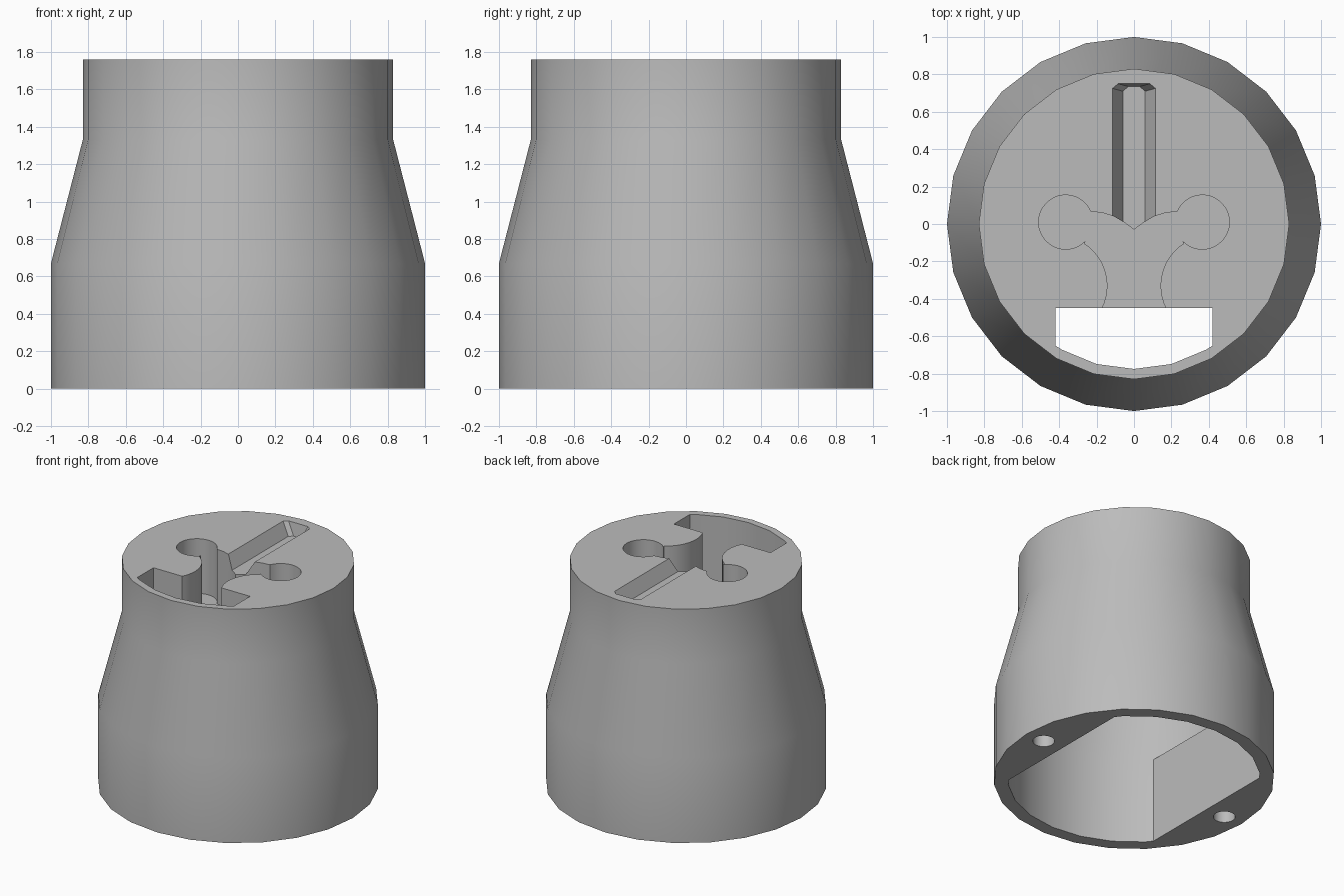
import bpy
import bmesh
from math import sin, cos, pi, radians

cube = bpy.data.objects.get("Cube")
if cube:
    bpy.data.objects.remove(cube, do_unlink=True)

SIDES = 24
TOP = 1.76
BLOCK_TOP = 0.67    # height of the screw blocks
CEILING = 1.25      # underside of the thick top
POCKET_FLOOR = 1.33


def finish(name, bm):
    bmesh.ops.recalc_face_normals(bm, faces=bm.faces)
    mesh = bpy.data.meshes.new(name)
    bm.to_mesh(mesh)
    bm.free()
    obj = bpy.data.objects.new(name, mesh)
    bpy.context.collection.objects.link(obj)
    return obj


def loft(name, rings):
    """Closed solid through rings of equal point count."""
    bm = bmesh.new()
    loops = [[bm.verts.new(p) for p in ring] for ring in rings]
    n = len(loops[0])
    for low, high in zip(loops, loops[1:]):
        for i in range(n):
            j = (i + 1) % n
            bm.faces.new((low[i], low[j], high[j], high[i]))
    bm.faces.new(loops[0])
    bm.faces.new(loops[-1])
    return finish(name, bm)


def lathe(name, profile, sides=SIDES, x=0):
    return loft(name, [[(x + r * cos(2 * pi * i / sides), r * sin(2 * pi * i / sides), z)
                        for i in range(sides)] for r, z in profile])


def prism(name, outline, z0, z1):
    return loft(name, [[(x, y, z) for x, y in outline] for z in (z0, z1)])


def mirrored(half):
    """Close a right-hand outline across x = 0."""
    return half + [(-x, y) for x, y in reversed(half) if abs(x) > 1e-6]


def arc(cx, cy, r, start, end, steps):
    return [(cx + r * cos(radians(start + (end - start) * i / steps)),
             cy + r * sin(radians(start + (end - start) * i / steps)))
            for i in range(steps + 1)]


def cut(target, cutter):
    mod = target.modifiers.new("cut", 'BOOLEAN')
    mod.operation = 'DIFFERENCE'
    mod.solver = 'EXACT'
    mod.object = cutter
    bpy.context.view_layer.objects.active = target
    bpy.ops.object.modifier_apply(modifier=mod.name)
    bpy.data.objects.remove(cutter, do_unlink=True)


# Tapered outer body
body = lathe("tapered_housing", [(1, 0), (1, 0.67), (0.83, 1.33), (0.83, TOP)])

# Inner cavity, flattened at both sides to leave the screw blocks
cavity = lathe("cavity_cutter", [(0.9, -0.1), (0.9, BLOCK_TOP), (0.79, CEILING)])
for side in (-1, 1):
    block = [(side * x, y) for x, y in ((0.675, -1), (1.2, -1), (1.2, 1), (0.675, 1))]
    cut(cavity, prism("block_cutter", block, -0.3, BLOCK_TOP))
cut(body, cavity)

# Screw holes under the blocks
for side in (-1, 1):
    cut(body, lathe("screw_cutter", [(0.078, -0.1), (0.078, 0.5)], 32, side * 0.84))

# Front slot through the top, following the outer wall
slot = [(0.42, -0.45), (0.42, -0.65)]
slot += [(0.775 * sin(a * pi / 12), -0.775 * cos(a * pi / 12)) for a in (2, 1, 0)]
cut(body, prism("slot_cutter", mirrored(slot), CEILING - 0.1, TOP + 0.1))

# Two-lobed pocket with a neck opening into the slot
pocket = [(0, -0.03), (0.055, 0.01), (0.11, 0.042), (0.17, 0.06)]
pocket += arc(0.365, 0.01, 0.145, 157, -137, 28)
pocket += arc(0.41, -0.33, 0.268, 123, 207, 12)
pocket += [(0.165, -0.5)]
cut(body, prism("pocket_cutter", mirrored(pocket), POCKET_FLOOR, TOP + 0.1))

# Shallow groove with sloping sides running to the back
def groove_ring(w, end, z):
    return [(x, y, z) for x, y in ((-w, -0.1), (w, -0.1), (w, end - 0.025),
                                   (w - 0.03, end), (0.03 - w, end), (-w, end - 0.025))]


cut(body, loft("groove_cutter", [groove_ring(0.06, 0.735, TOP - 0.1),
                                 groove_ring(0.115, 0.75, TOP),
                                 groove_ring(0.115, 0.75, TOP + 0.1)]))

# Plain grey finish
grey = bpy.data.materials.new("plain_grey")
colour = (0.5, 0.5, 0.5, 1)
grey.use_nodes = True
grey.diffuse_color = colour
grey.node_tree.nodes["Principled BSDF"].inputs["Base Color"].default_value = colour
body.data.materials.clear()
body.data.materials.append(grey)

bpy.ops.object.select_all(action='DESELECT')
body.select_set(True)
bpy.context.view_layer.objects.active = body
bpy.ops.object.shade_smooth_by_angle(angle=radians(30))
